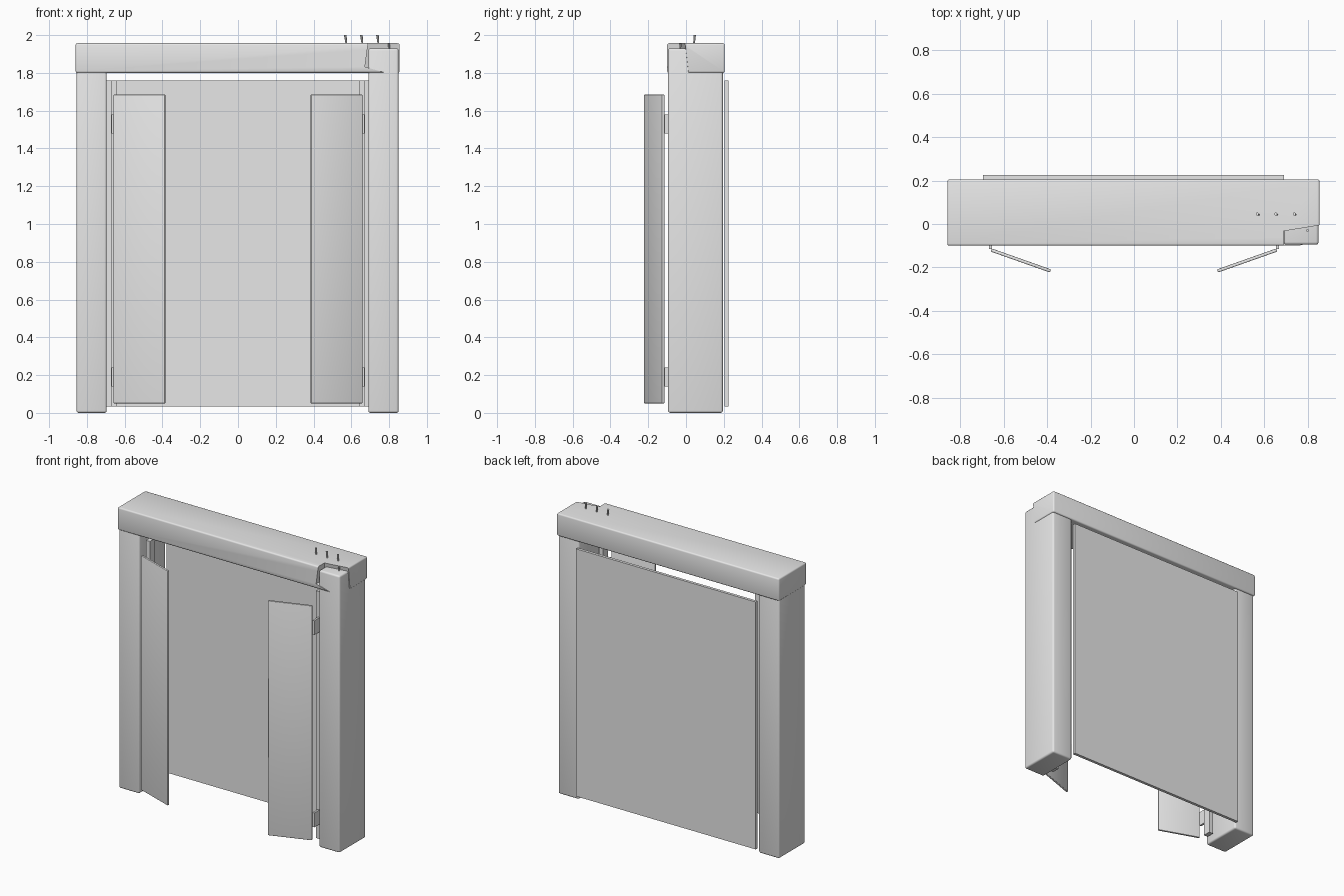
import bpy, bmesh
from math import atan2, hypot
from mathutils import Vector

default = bpy.data.objects.get("Cube")
if default:
    bpy.data.objects.remove(default)

# One plain grey for everything
grey = bpy.data.materials.new("plain_grey")
grey.use_nodes = True
grey.diffuse_color = (0.8, 0.8, 0.8, 1)
grey.node_tree.nodes["Principled BSDF"].inputs["Base Color"].default_value = (0.8, 0.8, 0.8, 1)


def add_object(name, bm):
    mesh = bpy.data.meshes.new(name)
    bm.to_mesh(mesh)
    bm.free()
    mesh.materials.append(grey)
    obj = bpy.data.objects.new(name, mesh)
    bpy.context.collection.objects.link(obj)
    return obj


def box(name, low, high, bevel=0.0):
    """Box between two corners, with optional rounded edges."""
    low, high = Vector(low), Vector(high)
    bm = bmesh.new()
    bmesh.ops.create_cube(bm, size=1)
    bmesh.ops.scale(bm, vec=high - low, verts=bm.verts)
    bmesh.ops.translate(bm, vec=(low + high) / 2, verts=bm.verts)
    if bevel:
        bmesh.ops.bevel(bm, geom=bm.edges[:], offset=bevel, segments=3,
                        profile=0.5, affect='EDGES')
    return add_object(name, bm)


def pin(name, base, top, radius):
    """Thin rod between two points, narrower at the base."""
    base, top = Vector(base), Vector(top)
    axis = top - base
    bm = bmesh.new()
    bmesh.ops.create_cone(bm, cap_ends=True, segments=10, radius1=radius * 0.6,
                          radius2=radius, depth=axis.length)
    bmesh.ops.rotate(bm, matrix=axis.to_track_quat('Z', 'Y').to_matrix(), verts=bm.verts)
    bmesh.ops.translate(bm, vec=(base + top) / 2, verts=bm.verts)
    return add_object(name, bm)


# Posts: the left one reaches up into the notch of the beam
box("right_post", (-0.855, -0.095, 0), (-0.695, 0.195, 1.85), 0.012)
box("left_post", (0.69, -0.095, 0), (0.85, 0.195, 1.93), 0.012)

# Beam with a broken-out front corner
beam = box("top_beam", (-0.86, -0.1, 1.8), (0.855, 0.205, 1.957), 0.01)
bm = bmesh.new()
for point in [(0.672, -0.2, 1.832), (0.92, -0.2, 1.76), (0.672, -0.01, 1.832), (0.92, 0.025, 1.76),
              (0.692, -0.2, 1.98), (0.92, -0.2, 1.98), (0.692, -0.037, 1.98), (0.92, 0.0, 1.98)]:
    bm.verts.new(point)
bmesh.ops.convex_hull(bm, input=bm.verts[:])
bmesh.ops.recalc_face_normals(bm, faces=bm.faces[:])
cutter = add_object("notch_cutter", bm)
cutter.hide_render = True
cutter.hide_set(True)
notch = beam.modifiers.new("notch", 'BOOLEAN')
notch.operation = 'DIFFERENCE'
notch.solver = 'EXACT'
notch.object = cutter
bpy.context.view_layer.objects.active = beam
bpy.ops.object.modifier_apply(modifier=notch.name)
bpy.data.objects.remove(cutter)

# Back panel
box("back_panel", (-0.695, 0.205, 0.035), (0.69, 0.225, 1.76))

# Door jambs, hinges and half-open shutters on both sides
for side, s in (("left", 1), ("right", -1)):
    x1, x2 = sorted((s * 0.64, s * 0.672))
    box(side + "_jamb", (x1, -0.055, 0.035), (x2, 0.0, 1.76))
    for level, z in (("lower", 0.14), ("upper", 1.48)):
        h1, h2 = sorted((s * 0.655, s * 0.669))
        box(f"{side}_{level}_hinge", (h1, -0.115, z), (h2, -0.05, z + 0.1))
    run, rise = s * -0.272, -0.096
    length = hypot(run, rise)
    shutter = box(side + "_shutter", (0, -0.0075, 0.05), (length, 0.0075, 1.685), 0.004)
    shutter.location = (s * 0.657, -0.12, 0)
    shutter.rotation_euler.z = atan2(rise, run)

# Bent nails standing on the beam and a peg on the exposed post
for i, x in enumerate((0.57, 0.655, 0.74)):
    pin(f"nail_{i + 1}", (x + 0.004, 0.042, 1.95), (x - 0.002, 0.046, 2.0), 0.007)
pin("post_peg", (0.8, -0.03, 1.92), (0.8, -0.03, 1.955), 0.006)

# Smooth the rounded edges only
for obj in bpy.data.objects:
    if obj.type == 'MESH' and obj.data.materials and obj.data.materials[0] == grey:
        obj.select_set(True)
        bpy.context.view_layer.objects.active = obj
bpy.ops.object.shade_smooth_by_angle(angle=0.6)
